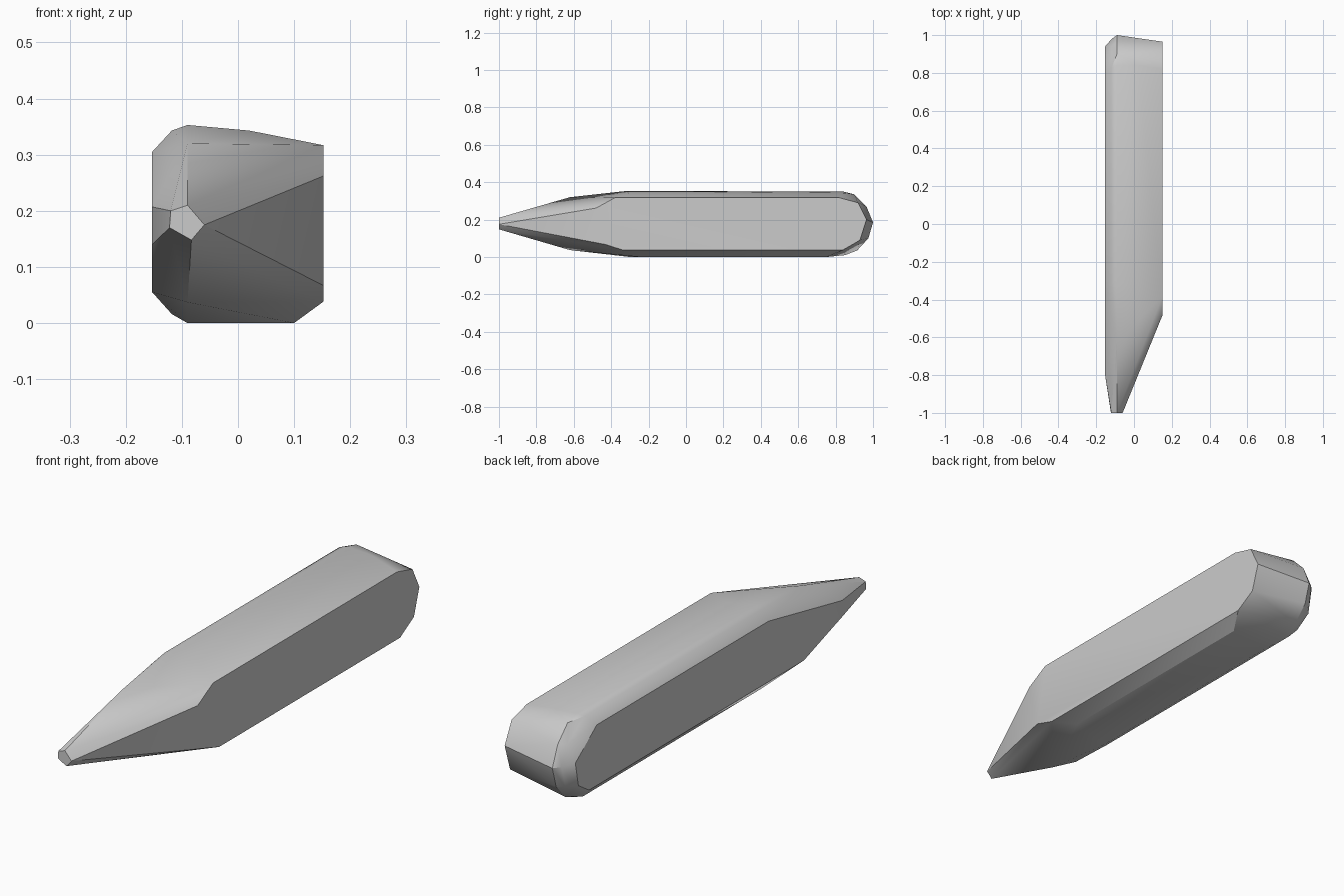
import bpy, bmesh, math

cube = bpy.data.objects.get("Cube")
if cube:
    bpy.data.objects.remove(cube, do_unlink=True)

grey = bpy.data.materials.new("plain_grey")
grey.use_nodes = True
colour = (0.6, 0.6, 0.6, 1)
grey.diffuse_color = colour
grey.node_tree.nodes["Principled BSDF"].inputs["Base Color"].default_value = colour

# Flat right side: outline as (y, z) at a fixed x
right_side = [(-0.38, 0.317), (-0.48, 0.262), (-0.43, 0.067), (-0.34, 0.038),
              (0.84, 0.038), (0.93, 0.09), (0.965, 0.2), (0.92, 0.29), (0.82, 0.317)]
# Flat left side
left_side = [(-0.32, 0.305), (-0.8, 0.207), (-0.8, 0.14), (-0.55, 0.055),
             (0.85, 0.055), (0.92, 0.1), (0.94, 0.2), (0.8, 0.305)]
# Fullest lengthwise outline, along the ridge
ridge = [(-0.62, 0.32), (-0.32, 0.353), (0.84, 0.35), (0.9, 0.335), (0.965, 0.27),
         (1, 0.185), (0.975, 0.1), (0.915, 0.035), (0.85, 0.01), (0.72, 0),
         (-0.3, 0), (-0.62, 0.037)]
# Rounded shoulder between the ridge and the left side
shoulder = [(-0.31, 0.343), (0.83, 0.343), (0.94, 0.27), (0.98, 0.19),
            (0.955, 0.1), (0.84, 0.016), (-0.31, 0.016)]
# Blunt tip: (x, z) at the front end
tip = [(-0.12, 0.2), (-0.09, 0.21), (-0.06, 0.175), (-0.083, 0.148), (-0.122, 0.17)]

points = [(x, y, z)
          for x, outline in ((0.152, right_side), (-0.153, left_side),
                             (-0.09, ridge), (-0.118, shoulder))
          for y, z in outline]
points += [(x, -1, z) for x, z in tip]
# Lower right bevel and gentle crown of the top
points += [(0.1, -0.24, 0), (0.1, 0.75, 0), (0.02, -0.3, 0.343), (0.02, 0.84, 0.343)]

# Wrap the outlines in one faceted skin
bm = bmesh.new()
for p in points:
    bm.verts.new(p)
hull = bmesh.ops.convex_hull(bm, input=bm.verts[:])
loose = {g for g in hull["geom_interior"] + hull["geom_unused"]
         if isinstance(g, bmesh.types.BMVert)}
bmesh.ops.delete(bm, geom=list(loose), context="VERTS")
bmesh.ops.dissolve_limit(bm, angle_limit=math.radians(0.8),
                         verts=bm.verts[:], edges=bm.edges[:])
bmesh.ops.recalc_face_normals(bm, faces=bm.faces[:])

mesh = bpy.data.meshes.new("pointed_bar")
bm.to_mesh(mesh)
bm.free()
mesh.materials.append(grey)
bar = bpy.data.objects.new("pointed_bar", mesh)
bpy.context.collection.objects.link(bar)

# Soft shading with sharp side borders
bpy.ops.object.select_all(action="DESELECT")
bar.select_set(True)
bpy.context.view_layer.objects.active = bar
bpy.ops.object.shade_smooth_by_angle(angle=math.radians(30))
